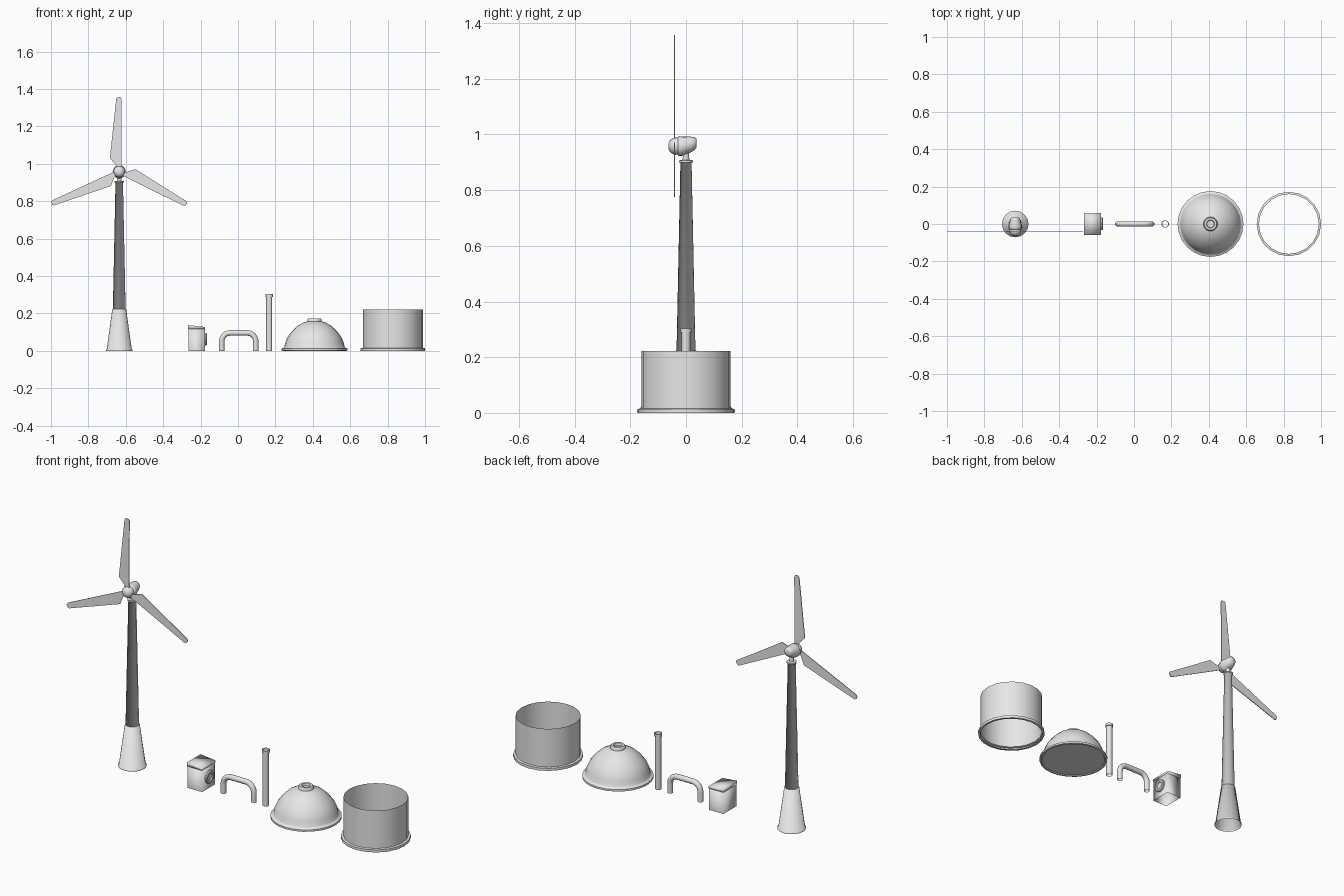
import bpy, bmesh, math
from mathutils import Matrix, Vector

cube = bpy.data.objects.get("Cube")
if cube:
    bpy.data.objects.remove(cube)

grey = bpy.data.materials.new("light_grey")
grey.use_nodes = True
GREY = (0.8, 0.8, 0.8, 1)
grey.diffuse_color = GREY
grey.node_tree.nodes["Principled BSDF"].inputs["Base Color"].default_value = GREY

TOWER_X, HUB_Z = -0.635, 0.958


def finish(name, bm, loc=(0, 0, 0), rot=None, angle=40, recalc=False):
    """Turn a bmesh into a placed, smooth-shaded object; angle=None smooths everything."""
    if recalc:
        bmesh.ops.recalc_face_normals(bm, faces=bm.faces)
    mat = Matrix.Translation(loc) @ (rot or Matrix())
    bmesh.ops.transform(bm, matrix=mat, verts=bm.verts)
    mesh = bpy.data.meshes.new(name)
    bm.to_mesh(mesh)
    bm.free()
    mesh.materials.append(grey)
    for p in mesh.polygons:
        p.use_smooth = True
    if angle is not None:
        mesh.set_sharp_from_angle(angle=math.radians(angle))
    obj = bpy.data.objects.new(name, mesh)
    bpy.context.scene.collection.objects.link(obj)
    return obj


def loft(name, rings, n=20, cap_start=False, cap_end=False, **kw):
    """Skin elliptical rings (z, rx, ry, y offset), listed from bottom to top."""
    bm = bmesh.new()
    loops = []
    for z, rx, ry, oy in rings:
        angles = [2 * math.pi * i / n for i in range(n)]
        loops.append([bm.verts.new((rx * math.cos(a), ry * math.sin(a) + oy, z)) for a in angles])
    for low, high in zip(loops, loops[1:]):
        for i in range(n):
            j = (i + 1) % n
            bm.faces.new((low[i], low[j], high[j], high[i]))
    if cap_start:
        bm.faces.new(loops[0][::-1])
    if cap_end:
        bm.faces.new(loops[-1])
    return finish(name, bm, **kw)


def lathe(name, profile, **kw):
    """Revolve (radius, z) points around the vertical axis."""
    return loft(name, [(z, r, r, 0) for r, z in profile], **kw)


def block(name, size, loc, open_bottom=False, slope=0):
    bm = bmesh.new()
    bmesh.ops.create_cube(bm, size=1, matrix=Matrix.Diagonal((*size, 1)))
    if open_bottom:
        bmesh.ops.delete(bm, geom=[f for f in bm.faces if f.normal.z < -0.5], context="FACES_ONLY")
    for v in bm.verts:
        if v.co.x > 0 and v.co.z > 0:
            v.co.z -= slope
    return finish(name, bm, loc, angle=None)


# Turbine tower
at_tower = (TOWER_X, 0, 0)
lathe("tower_base", [(0.07, 0), (0.071, 0.006), (0.067, 0.008), (0.037, 0.225)],
      n=16, cap_end=True, loc=at_tower, angle=None)
lathe("tower_shaft", [(0.034, 0.224), (0.02, 0.9), (0.025, 0.9)],
      n=16, cap_start=True, loc=at_tower, angle=None)
lathe("tower_flange", [(0.025, 0.9), (0.025, 0.907), (0.012, 0.909), (0.01, 0.945)],
      n=16, loc=at_tower)

# Nacelle and hub, lofted along the rotor axis
to_back = Matrix.Rotation(math.radians(-90), 4, "X")
at_hub = (TOWER_X, 0, HUB_Z)
loft("nacelle", [(-0.03, 0.028, 0.03, 0), (-0.026, 0.035, 0.036, 0), (-0.012, 0.035, 0.035, 0),
                 (0.018, 0.028, 0.028, -0.006), (0.032, 0.023, 0.023, -0.01),
                 (0.038, 0.014, 0.014, -0.012)],
     n=16, cap_start=True, cap_end=True, loc=at_hub, rot=to_back, angle=60)
loft("hub", [(z, r, r, 0) for z, r in
             [(-0.063, 0.008), (-0.06, 0.018), (-0.052, 0.026), (-0.04, 0.031), (-0.026, 0.03)]],
     n=16, cap_start=True, cap_end=True, loc=at_hub, rot=to_back, angle=60)

# Three thin blades
outline = [(-0.01, 0.02), (0.011, 0.02), (0.013, 0.388), (0.008, 0.398),
           (-0.008, 0.4), (-0.016, 0.392), (-0.05, 0.072), (-0.016, 0.036)]
for label, turn in (("top", 0), ("right", 115), ("left", -116)):
    bm = bmesh.new()
    face = bm.faces.new([bm.verts.new((x, -0.002, z)) for x, z in outline])
    made = bmesh.ops.extrude_face_region(bm, geom=[face], use_keep_orig=True)["geom"]
    bmesh.ops.translate(bm, vec=(0, 0.004, 0),
                        verts=[g for g in made if isinstance(g, bmesh.types.BMVert)])
    finish("blade_" + label, bm, (TOWER_X, -0.042, HUB_Z),
           Matrix.Rotation(math.radians(-turn), 4, "Y"), angle=30, recalc=True)

# Meter box with sloped lid and round dial
block("box_body", (0.088, 0.112, 0.116), (-0.221, 0.001, 0.058), open_bottom=True)
block("box_lid", (0.09, 0.118, 0.02), (-0.222, 0.001, 0.128), slope=0.01)
lathe("box_dial", [(0.034, 0), (0.034, 0.008), (0.03, 0.012), (0.02, 0.012), (0.018, 0.006)],
      cap_end=True, loc=(-0.178, 0.001, 0.063), rot=Matrix.Rotation(math.radians(90), 4, "Y"))

# Bent pipe: an open tube swept along a rounded arch
HALF, TOP, BEND, PIPE_R, SIDES = 0.091, 0.096, 0.045, 0.0145, 12
path = [(HALF, 0, 0)]
for i in range(7):
    a = math.radians(15 * i)
    path.append((HALF - BEND + BEND * math.cos(a), TOP - BEND + BEND * math.sin(a), a))
path += [(-x, z, math.pi - a) for x, z, a in reversed(path)]
bm = bmesh.new()
rings = []
for x, z, a in path:
    out = Vector((math.cos(a), 0, math.sin(a)))
    ring = []
    for k in range(SIDES):
        t = 2 * math.pi * k / SIDES
        offset = out * math.cos(t) + Vector((0, math.sin(t), 0))
        ring.append(bm.verts.new(Vector((x, 0, z)) + offset * PIPE_R))
    rings.append(ring)
for r0, r1 in zip(rings, rings[1:]):
    for k in range(SIDES):
        m = (k + 1) % SIDES
        bm.faces.new((r0[k], r0[m], r1[m], r1[k]))
finish("bent_pipe", bm, (0.004, 0, 0), angle=60, recalc=True)

# Straight open tube with collar
lathe("vent_tube", [(0.016, 0), (0.016, 0.289), (0.02, 0.289), (0.02, 0.303), (0.017, 0.303)],
      n=16, loc=(0.167, 0, 0))

# Dome lid with rim, recessed underside and top collar
lathe("dome", [(0.162, 0.004), (0.166, 0), (0.176, 0.002), (0.176, 0.012), (0.165, 0.016),
               (0.161, 0.022), (0.156, 0.045), (0.143, 0.075), (0.12, 0.106),
               (0.09, 0.134), (0.06, 0.151), (0.038, 0.158)],
      n=24, cap_start=True, loc=(0.409, 0, 0))
lathe("dome_collar", [(0.038, 0.156), (0.038, 0.168), (0.033, 0.174), (0.022, 0.174), (0.019, 0.162)],
      cap_end=True, loc=(0.409, 0, 0))

# Open drum with bottom flange
lathe("drum", [(0.16, 0), (0.172, 0), (0.172, 0.014), (0.16, 0.016), (0.16, 0.222)],
      n=20, loc=(0.828, 0, 0))
